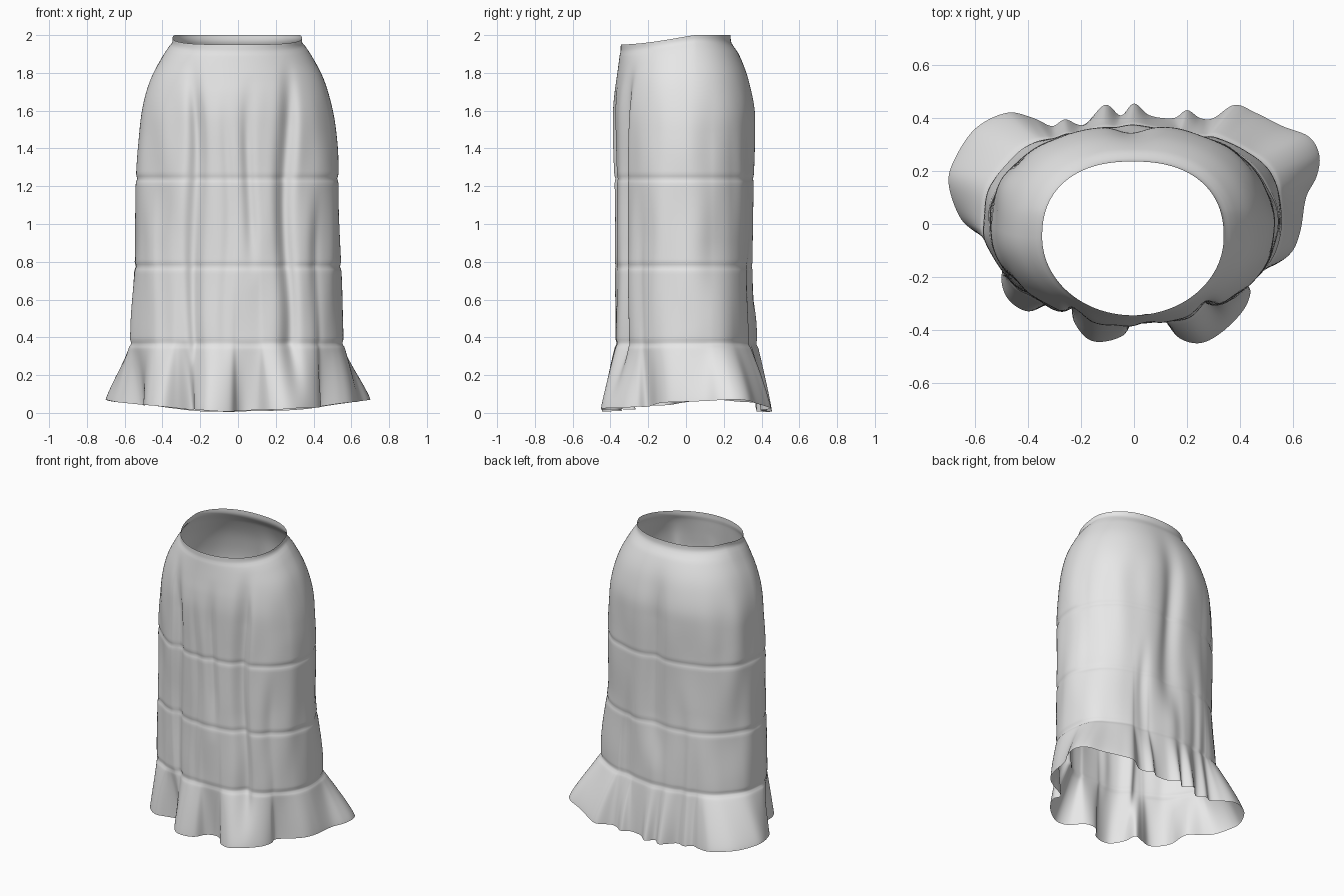
import bpy, bmesh, math
from mathutils import Vector, noise

if "Cube" in bpy.data.objects:
    bpy.data.objects.remove(bpy.data.objects["Cube"])

# Hem outline seen from above, counter-clockwise from the right side
HEM = [(.65, .1), (.69, .18), (.70, .26), (.66, .33), (.56, .37), (.46, .42), (.38, .45), (.3, .4),
       (.25, .4), (.2, .43), (.15, .4), (.06, .41), (0, .455), (-.05, .41), (-.11, .45), (-.19, .375),
       (-.26, .395), (-.31, .37), (-.38, .40), (-.48, .42), (-.6, .36), (-.68, .24), (-.7, .15),
       (-.66, .03), (-.6, -.03), (-.5, -.09), (-.5, -.22), (-.47, -.29), (-.4, -.33), (-.32, -.3),
       (-.24, -.27), (-.23, -.36), (-.18, -.43), (-.12, -.445), (-.04, -.42), (0, -.36), (.05, -.34),
       (.11, -.36), (.17, -.43), (.25, -.45), (.33, -.41), (.41, -.33), (.44, -.26), (.43, -.2),
       (.54, -.15), (.6, -.1), (.63, -.02)]
# Body profile: z, half width, front y, back y
BODY = [(0, .56, -.37, .365), (.38, .557, -.37, .362), (.8, .543, -.375, .357), (1.24, .536, -.38, .362),
        (1.5, .522, -.387, .37), (1.6, .509, -.387, .369), (1.7, .484, -.38, .353), (1.8, .447, -.368, .325),
        (1.9, .394, -.356, .28), (1.95, .362, -.35, .246), (1.975, .345, -.347, .238), (2, .343, -.345, .236)]
SEAMS = [(.365, .007), (.775, .006), (1.24, .006), (1.965, .003)]
# Long body folds: x, depth, width, lowest z, highest z
FRONT_FOLDS = [(-.225, .04, .04, .0, 1.95), (.06, .022, .035, .9, 1.85), (.255, .045, .04, .0, 1.95),
               (-.06, .008, .03, .4, 1.8), (.42, .012, .03, .3, 1.3), (-.4, .01, .04, .3, 1.3)]
BACK_FOLDS = [(0, .03, .07, .7, 1.95), (.2, .015, .04, .2, 1.1), (-.2, .012, .04, .2, 1.1)]
COLS, ROWS, FLARE = 329, 150, .37


def spline(p, t):
    """Catmull-Rom between the middle two of four points."""
    a, b, c, d = p
    return .5 * (2 * b + (c - a) * t + (2 * a - 5 * b + 4 * c - d) * t * t + (3 * b - a - 3 * c + d) * t ** 3)


def hem_point(f):
    i, t = int(f), f - int(f)
    return spline([Vector(HEM[(i + k) % len(HEM)]) for k in (-1, 0, 1, 2)], t)


def smooth(a, b, x):
    t = max(0, min(1, (x - a) / (b - a)))
    return t * t * (3 - 2 * t)


def profile(z):
    """Smooth (Hermite) curve through the body profile."""
    n = len(BODY)
    k = max(0, min(n - 2, sum(1 for b in BODY if b[0] <= z) - 1))
    q = [Vector(b[1:]) for b in BODY]

    def slope(i):
        lo, hi = max(0, i - 1), min(n - 1, i + 1)
        return (q[hi] - q[lo]) / (BODY[hi][0] - BODY[lo][0])

    step = BODY[k + 1][0] - BODY[k][0]
    t = (z - BODY[k][0]) / step
    h = t * t * (3 - 2 * t)
    return (q[k] * (1 - h) + q[k + 1] * h
            + slope(k) * step * t * (1 - t) ** 2 - slope(k + 1) * step * t * t * (1 - t))


def fold_depth(folds, x, z):
    sway = x + .012 * math.sin(z * 5 + x * 9)
    return sum(d * math.exp(-((sway - c) / w) ** 2) * smooth(lo - .25, lo + .15, z) * (1 - smooth(hi - .45, hi, z))
               for c, d, w, lo, hi in folds)


def surface(hem, z):
    # smooth hip shape, slightly squarer at the back
    a, front, back = profile(z)
    ang = math.atan2(hem.y / .40, hem.x / .62)
    s, c = math.sin(ang), math.cos(ang)
    mid = -.02 - .03 * smooth(1.5, 1.95, z)
    e = .86 if s > 0 else 1
    x = a * math.copysign(abs(c) ** e, c) - .004
    y = mid + math.copysign(abs(s) ** e, s) * ((back - mid) if s > 0 else (mid - front))
    # long folds and light cloth wrinkles
    y += fold_depth(FRONT_FOLDS, x, z) * smooth(0, .3, -s) - fold_depth(BACK_FOLDS, x, z) * smooth(0, .3, s)
    wr = 1 + .028 * noise.noise(Vector((x * 7, y * 7, z * 2.2))) * (1 - smooth(1.4, 1.9, z))
    # stitched seam grooves
    g = sum(d * math.exp(-((z - h) / .014) ** 2) for h, d in SEAMS)
    p = Vector((x, y)) * wr * (1 - g / .45)
    # ruffle flare, with a little of its folding running up the body
    w = .10 * (1 - smooth(.37, .9, z))
    if z < FLARE:
        w += .90 * (1 - (z / FLARE) ** 1.15)
    p = p.lerp(hem, w)
    # hem rises at the sides, waist dips at the front
    if z < FLARE:
        h = .005 + .065 * (abs(hem.x) / .7) ** 1.7 + .012 * noise.noise(Vector((hem.x * 4, hem.y * 4, 3)))
        z = max(0, h + z / FLARE * (FLARE - h))
    z -= .05 * smooth(1.5, 2, z) * smooth(-.05, .36, -p.y) ** .6
    return (p.x, p.y, z)


# Skirt shell, open at waist and hem
bm = bmesh.new()
hems = [hem_point(c * len(HEM) / COLS) for c in range(COLS)]
rings = [[bm.verts.new(surface(h, 2 * r / ROWS)) for h in hems] for r in range(ROWS + 1)]
for lo, hi in zip(rings, rings[1:]):
    for c in range(COLS):
        d = (c + 1) % COLS
        bm.faces.new((lo[c], lo[d], hi[d], hi[c])).smooth = True
mesh = bpy.data.meshes.new("ruffled_skirt")
bm.to_mesh(mesh)
bm.free()
skirt = bpy.data.objects.new("ruffled_skirt", mesh)
bpy.context.collection.objects.link(skirt)

cloth = bpy.data.materials.new("light_grey_cloth")
cloth.diffuse_color = (.8, .8, .8, 1)
cloth.use_nodes = True
cloth.node_tree.nodes["Principled BSDF"].inputs["Base Color"].default_value = cloth.diffuse_color
mesh.materials.append(cloth)
